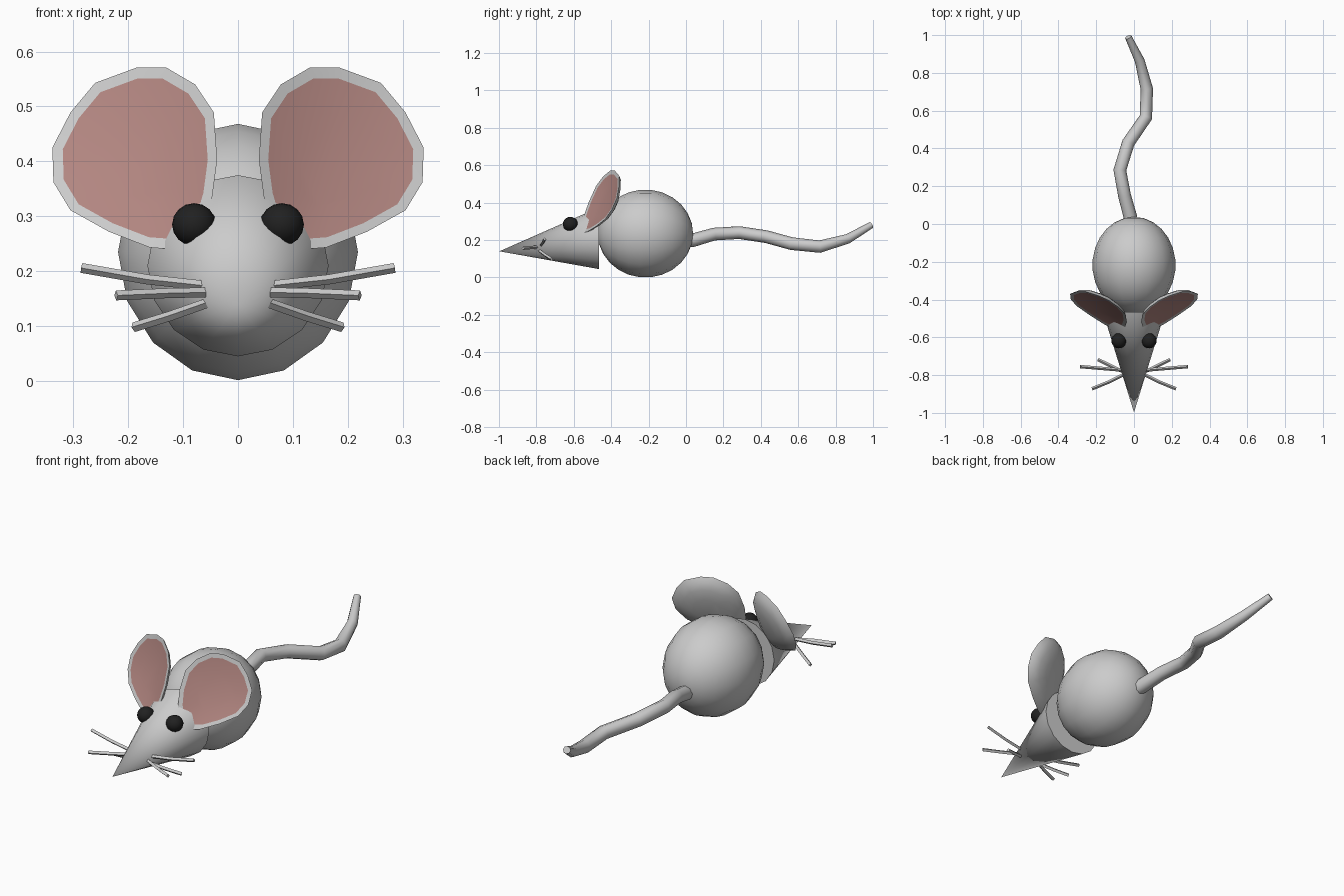
import bpy, bmesh, math
from mathutils import Vector, Matrix

if "Cube" in bpy.data.objects:
    bpy.data.objects.remove(bpy.data.objects["Cube"])


def material(name, rgb):
    m = bpy.data.materials.new(name)
    m.diffuse_color = (*rgb, 1)
    m.use_nodes = True
    m.node_tree.nodes["Principled BSDF"].inputs["Base Color"].default_value = m.diffuse_color
    return m


PINK = material("pink", (0.45, 0.24, 0.22))
BLACK = material("black", (0.015, 0.015, 0.015))


def finish(name, bm, mats=(), angle=40):
    bmesh.ops.recalc_face_normals(bm, faces=bm.faces)
    me = bpy.data.meshes.new(name)
    bm.to_mesh(me)
    bm.free()
    ob = bpy.data.objects.new(name, me)
    bpy.context.collection.objects.link(ob)
    for m in mats:
        me.materials.append(m)
    smooth(ob, angle)
    return ob


def smooth(ob, angle):
    bpy.ops.object.select_all(action='DESELECT')
    ob.select_set(True)
    bpy.context.view_layer.objects.active = ob
    bpy.ops.object.shade_smooth_by_angle(angle=math.radians(angle))


def ellipsoid(name, loc, size, u, v, mats=()):
    bm = bmesh.new()
    bmesh.ops.create_uvsphere(bm, u_segments=u, v_segments=v, radius=1)
    bm.transform(Matrix.Translation(loc) @ Matrix.Diagonal((*size, 1))
                 @ Matrix.Rotation(math.pi / 2, 4, 'X'))
    return finish(name, bm, mats)


def tube(name, points, radii, res):
    cu = bpy.data.curves.new(name, 'CURVE')
    cu.dimensions = '3D'
    cu.bevel_depth = 1
    cu.bevel_resolution = res
    cu.use_fill_caps = True
    sp = cu.splines.new('POLY')
    sp.points.add(len(points) - 1)
    for p, co, r in zip(sp.points, points, radii):
        p.co = (*co, 1)
        p.radius = r
    ob = bpy.data.objects.new(name, cu)
    bpy.context.collection.objects.link(ob)
    bpy.ops.object.select_all(action='DESELECT')
    ob.select_set(True)
    bpy.context.view_layer.objects.active = ob
    bpy.ops.object.convert(target='MESH')
    smooth(bpy.context.view_layer.objects.active, 50)


# Body, poles along the length
ellipsoid("body", (0, -0.217, 0.235), (0.22, 0.255, 0.235), 16, 13)

# Head: a cone with its tip dropped towards the nose
bm = bmesh.new()
base = [bm.verts.new((0.165 * math.sin(i * math.tau / 16), -0.465,
                      0.21 + 0.165 * math.cos(i * math.tau / 16))) for i in range(16)]
tip = bm.verts.new((0, -0.998, 0.14))
bm.faces.new(base)
for i in range(16):
    bm.faces.new((base[i], base[(i + 1) % 16], tip))
finish("head", bm)

# Tail
tube("tail",
     [(-0.01, -0.05, 0.19), (-0.02, 0.04, 0.2), (-0.05, 0.15, 0.232), (-0.075, 0.285, 0.24),
      (-0.03, 0.43, 0.218), (0.063, 0.565, 0.181), (0.068, 0.715, 0.165),
      (0.03, 0.865, 0.207), (-0.03, 0.99, 0.28)],
     [0.036, 0.036, 0.034, 0.034, 0.034, 0.034, 0.033, 0.026, 0.018], 2)

# Ear outline as seen from the front (x, z); it lies on a plane leaning back and out
OUTLINE = [(.131, .571), (.184, .571), (.26, .543), (.305, .489), (.338, .425), (.336, .362),
           (.305, .311), (.235, .272), (.16, .243), (.12, .24), (.085, .255), (.06, .29),
           (.047, .335), (.038, .403), (.044, .489), (.078, .54)]


def ear(side, s):
    def point(x, z, scale, depth):
        x, z = .19 + (x - .19) * scale, .41 + (z - .41) * scale
        p = Vector((x, -.707 + .47 * x + .42 * z, z)) - depth * Vector((.47, -1, .42)).normalized()
        return (s * p.x, p.y, p.z)

    bm = bmesh.new()
    # rings run from the pink hollow over the rim to the domed back
    rings = [[bm.verts.new(point(x, z, sc, d)) for x, z in OUTLINE]
             for sc, d in ((.5, .014), (.88, .003), (1, 0), (.9, .02), (.7, .036), (.4, .047))]
    n = len(OUTLINE)
    for k in range(len(rings) - 1):
        a, b = rings[k], rings[k + 1]
        for i in range(n):
            j = (i + 1) % n
            f = bm.faces.new((a[i], a[j], b[j], b[i]))
            f.material_index = 1 if k == 0 else 0
    bm.faces.new(rings[0]).material_index = 1
    bm.faces.new(rings[-1])
    finish(side + "_ear", bm, (None, PINK), 35)


# Whiskers: base, middle, end on one side
WHISKERS = {
    "upper": [(.045, -.775, .172), (.165, -.765, .185), (.285, -.755, .206)],
    "middle": [(.04, -.79, .162), (.13, -.835, .16), (.222, -.872, .156)],
    "lower": [(.045, -.788, .146), (.125, -.75, .118), (.19, -.718, .098)],
}

for side, s in (("right", 1), ("left", -1)):
    ear(side, s)
    ellipsoid(side + "_eye", (s * .08, -.618, .285), (.04, .04, .039), 16, 10, (BLACK,))
    for level, pts in WHISKERS.items():
        tube(f"{side}_{level}_whisker", [(s * x, y, z) for x, y, z in pts], [.009] * 3, 0)
